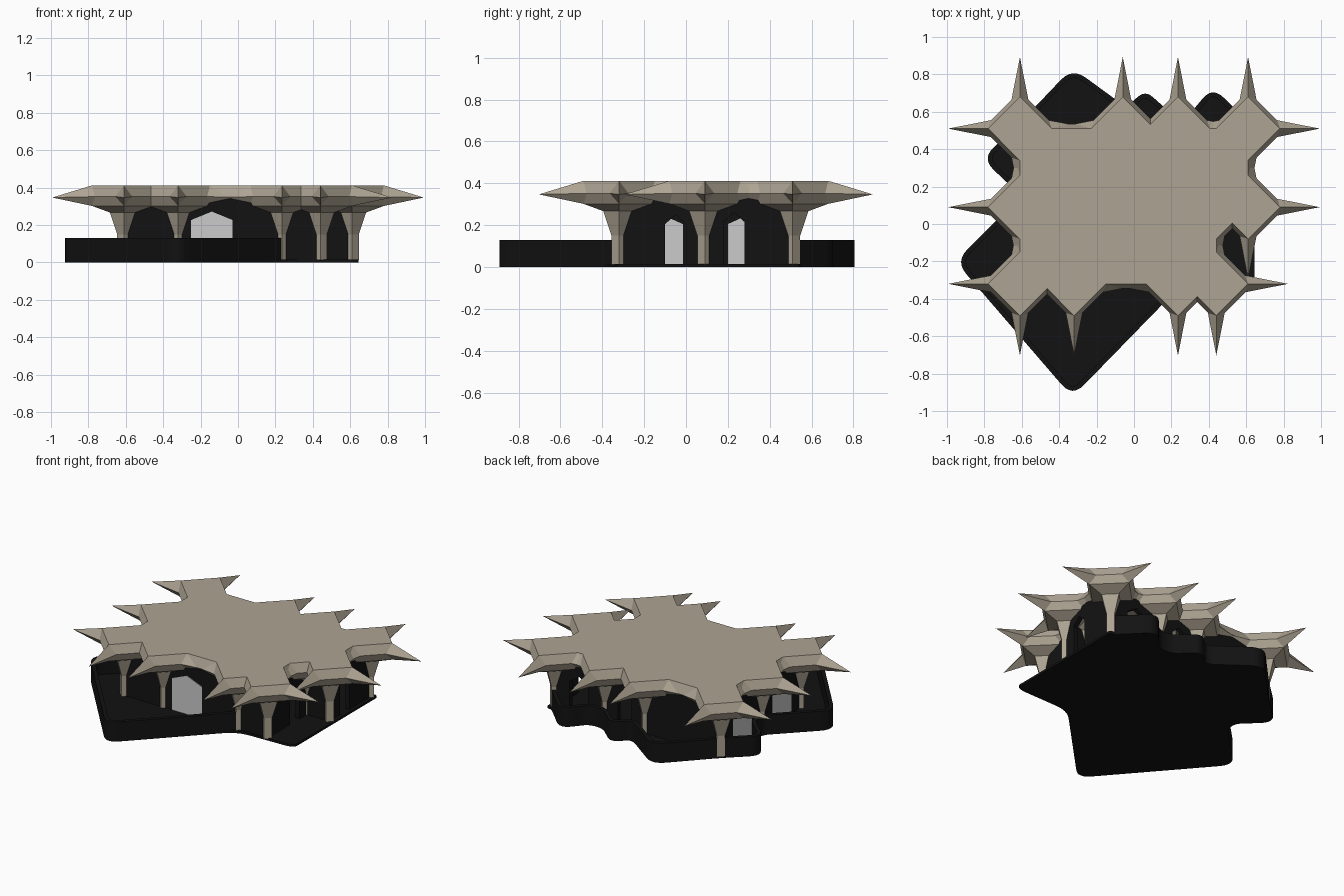
import bpy, math
from mathutils import Vector

if "Cube" in bpy.data.objects:
    bpy.data.objects.remove(bpy.data.objects["Cube"])


def material(name, rgb):
    m = bpy.data.materials.new(name)
    m.diffuse_color = (*rgb, 1)
    m.use_nodes = True
    m.node_tree.nodes["Principled BSDF"].inputs["Base Color"].default_value = m.diffuse_color
    return m


STONE = material("sandstone", (0.42, 0.37, 0.29))
DARK = material("dark_base", (0.006, 0.006, 0.006))


def build(name, verts, faces, mat=None):
    me = bpy.data.meshes.new(name)
    me.from_pydata(verts, [], faces)
    me.update()
    ob = bpy.data.objects.new(name, me)
    bpy.context.collection.objects.link(ob)
    if mat:
        me.materials.append(mat)
    bpy.context.view_layer.objects.active = ob
    ob.select_set(True)
    bpy.ops.object.mode_set(mode='EDIT')
    bpy.ops.mesh.select_all(action='SELECT')
    bpy.ops.mesh.normals_make_consistent(inside=False)
    bpy.ops.object.mode_set(mode='OBJECT')
    ob.select_set(False)
    return ob


def loft(name, low, high, mat):
    """Closed prism between two matching outlines."""
    n = len(low)
    sides = [(i, (i + 1) % n, n + (i + 1) % n, n + i) for i in range(n)]
    return build(name, list(low) + list(high),
                 sides + [tuple(range(n))[::-1], tuple(range(n, 2 * n))], mat)


def round_path(pts, r, closed):
    """Replace corners with short arcs."""
    out, n = [], len(pts)
    for i, p in enumerate(pts):
        p = Vector(p)
        if not closed and i in (0, n - 1):
            out.append(p)
            continue
        a, b = Vector(pts[i - 1]) - p, Vector(pts[(i + 1) % n]) - p
        t = min(r, a.length * 0.45, b.length * 0.45)
        s, e = p + a.normalized() * t, p + b.normalized() * t
        for k in range(7):
            u = k / 6
            out.append(s * (1 - u) ** 2 + p * 2 * u * (1 - u) + e * u * u)
    return out


# Mushroom column with a four-pointed spiked capital
def column(x, y):
    verts, faces = [], []
    ring = [(0.17, 0, 0.412), (0.383, 0, 0.347), (0.155, 0.045, 0.352),
            (0.045, 0.155, 0.352), (0.17, 0, 0.302), (0.075, 0, 0.267),
            (0.036, 0, 0.15), (0.036, 0, 0.012)]
    for k in range(4):
        c, s = round(math.cos(k * math.pi / 2)), round(math.sin(k * math.pi / 2))
        verts += [(x + c * a - s * b, y + s * a + c * b, z) for a, b, z in ring]
    for k in range(4):
        T, P, R, Q, U, N, S, B = range(8 * k, 8 * k + 8)
        o = 8 * ((k + 1) % 4)
        T2, P2, U2, N2, S2, B2 = o, o + 1, o + 4, o + 5, o + 6, o + 7
        faces += [(T, P, R), (T, R, Q, T2), (T2, Q, P2),
                  (P, U, R), (Q, U2, P2), (R, U, U2, Q),
                  (U, N, N2, U2), (N, S, S2, N2), (S, B, B2, S2)]
    faces += [(0, 8, 16, 24), (31, 23, 15, 7)]
    build("column", verts, faces, STONE)


X = (-0.61, -0.32, -0.06, 0.235, 0.44, 0.61)
F, M, K = -0.32, 0.09, 0.51
nodes = [(X[0], F), (X[1], F), (X[3], F), (X[4], F), (X[4], M), (X[5], M),
         (X[5], K), (X[3], K), (X[2], K), (X[0], K), (X[0], M)]
for p in nodes:
    column(*p)

# Roof slab with a sloping edge
corners = [(X[0], F), (X[4], F), (X[4], M), (X[5], M), (X[5], K), (X[0], K)]
grow = [(-1, -1), (1, -1), (1, -1), (1, -1), (1, 1), (-1, 1)]
loft("roof_slab",
     [(x + 0.025 * a, y + 0.025 * b, 0.35) for (x, y), (a, b) in zip(corners, grow)],
     [(x, y, 0.412) for x, y in corners], STONE)


# Walls between columns, with optional pointed doorway and door panel
def wall(a, b, door=None, width=0.1, panel=False, top=0.25):
    a, b = Vector((*a, 0)), Vector((*b, 0))
    d = b - a
    L = d.length
    d.normalize()
    side = Vector((-d.y, d.x, 0))

    def plate(name, prof, t, mat):
        pts = [a + d * u + Vector((0, 0, z)) for u, z in prof]
        loft(name, [p - side * t for p in pts], [p + side * t for p in pts], mat)

    # arched head following the capitals
    head = [(L, 0.26), (L - 0.1, 0.30), (L * 0.5 + 0.04, 0.35),
            (L * 0.5 - 0.04, 0.35), (0.1, 0.30), (0, 0.26)]
    foot = [(0, 0.012)]
    if door is not None:
        c, h = door, width / 2
        gap = [(c - h, 0.012), (c - h, top - 0.045), (c, top),
               (c + h, top - 0.045), (c + h, 0.012)]
        foot += gap
        if panel:
            plate("door_panel", gap, 0.018, None)
    plate("wall", foot + [(L, 0.012)] + head, 0.015, DARK)


doors = {1: (0.18, 0.22, True, 0.272), 3: (0.27, 0.1, False, 0.25),
         5: (0.14, 0.1, False, 0.26), 6: (0.19, 0.14, False, 0.26),
         7: (0.15, 0.1, False, 0.25), 9: (0.21, 0.2, True, 0.25),
         10: (0.205, 0.2, True, 0.25)}
for i, p in enumerate(nodes):
    wall(p, nodes[(i + 1) % len(nodes)], *doors.get(i, ()))

# Floor plate with rounded lobes
lobes = [(0.235, -0.345), (-0.33, -0.925), (-0.955, -0.2), (-0.645, 0.11),
         (-0.645, 0.19), (-0.815, 0.35), (-0.62, 0.53), (-0.33, 0.835),
         (-0.07, 0.645), (-0.03, 0.635), (0.06, 0.715), (0.2, 0.59), (0.3, 0.59),
         (0.42, 0.735), (0.61, 0.545)]
outline = round_path(lobes + [(0.645, 0.545), (0.645, -0.32), (0.6, -0.335)], 0.09, True)
loft("floor", [(p.x, p.y, 0) for p in outline],
     [(p.x, p.y, 0.015) for p in outline], DARK)

# Low parapet around the terraces
path = round_path(lobes, 0.09, False)
n = len(path)
verts, faces = [], []
for i, p in enumerate(path):
    t = (path[min(i + 1, n - 1)] - path[max(i - 1, 0)]).normalized()
    q = p + Vector((t.y, -t.x)) * 0.025
    verts += [(p.x, p.y, 0), (p.x, p.y, 0.13), (q.x, q.y, 0.13), (q.x, q.y, 0)]
for i in range(n - 1):
    for k in range(4):
        m = (k + 1) % 4
        faces.append((4 * i + k, 4 * i + m, 4 * i + 4 + m, 4 * i + 4 + k))
faces += [(0, 1, 2, 3), tuple(range(4 * n - 4, 4 * n))]
build("parapet", verts, faces, DARK)
